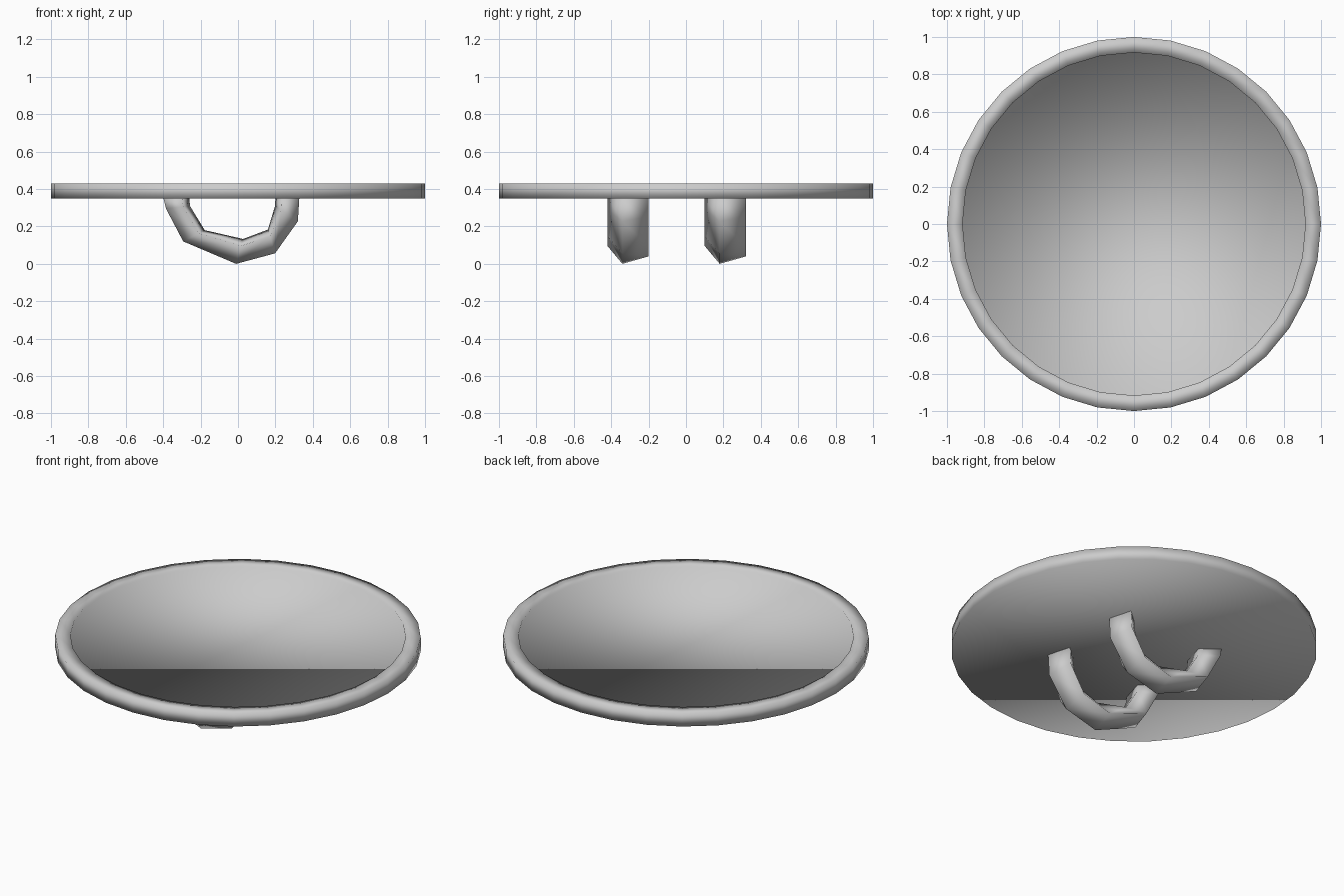
import bpy, math

if "Cube" in bpy.data.objects:
    bpy.data.objects.remove(bpy.data.objects["Cube"])

SIDES = 32


def make_object(name, verts, faces):
    mesh = bpy.data.meshes.new(name)
    mesh.from_pydata(verts, [], faces)
    mesh.polygons.foreach_set("use_smooth", [True] * len(faces))
    mesh.update()
    obj = bpy.data.objects.new(name, mesh)
    bpy.context.collection.objects.link(obj)
    return obj


def loft(rows, n):
    """Quads joining consecutive closed rings of n points, with n-gon end caps."""
    faces = [(r * n + i, r * n + (i + 1) % n, (r + 1) * n + (i + 1) % n, (r + 1) * n + i)
             for r in range(rows - 1) for i in range(n)]
    faces.append(tuple(reversed(range(n))))
    faces.append(tuple(range((rows - 1) * n, rows * n)))
    return faces


# Round plate with a flat raised rim and slightly sunk face
profile = [(1.0, 0.35), (1.0, 0.43), (0.917, 0.43), (0.917, 0.42)]
verts = [(r * math.cos(2 * math.pi * i / SIDES), r * math.sin(2 * math.pi * i / SIDES), z)
         for r, z in profile for i in range(SIDES)]
make_object("shield_plate", verts, loft(len(profile), SIDES))

# Two arm straps: four-sided bands following an outer and an inner curve
outer = [(-0.40, 0.355), (-0.385, 0.295), (-0.293, 0.12), (-0.01, 0.0),
         (0.198, 0.056), (0.32, 0.227), (0.328, 0.355)]
inner = [(-0.26, 0.355), (-0.257, 0.31), (-0.178, 0.18), (0.027, 0.133),
         (0.16, 0.183), (0.198, 0.31), (0.20, 0.355)]
# Section corners: (offset along y, blend from outer to inner curve)
section = [(-0.03, 0.0), (0.11, 0.3), (0.03, 1.0), (-0.11, 0.72)]


def strap(name, y):
    pts = [(o[0] + (i[0] - o[0]) * t, y + dy, o[1] + (i[1] - o[1]) * t)
           for o, i in zip(outer, inner) for dy, t in section]
    faces = [tuple(reversed(f)) for f in loft(len(outer), len(section))]
    make_object(name, pts, faces)


strap("front_strap", -0.31)
strap("back_strap", 0.21)
